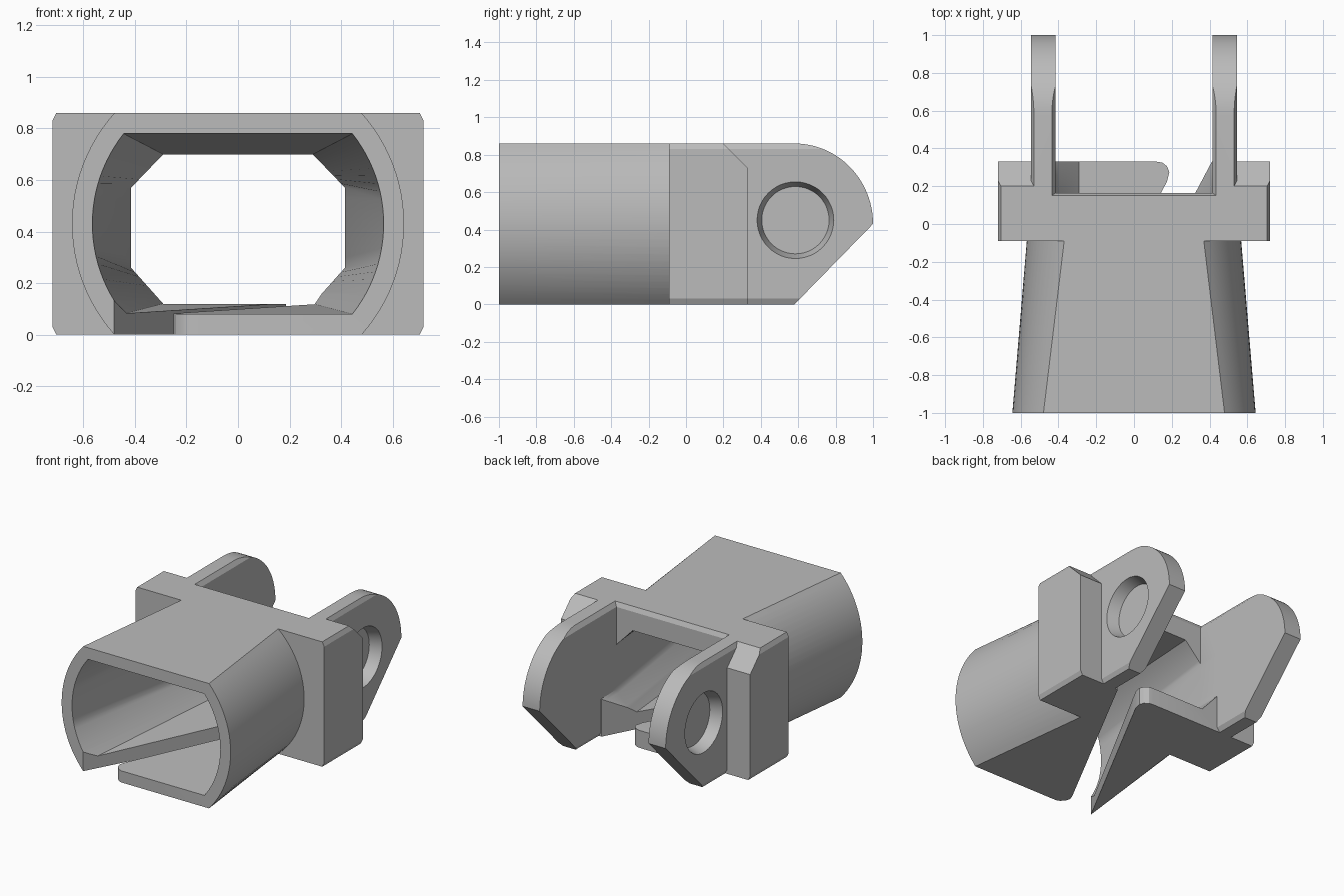
import bpy, bmesh, math

old = bpy.data.objects.get("Cube")
if old:
    bpy.data.objects.remove(old, do_unlink=True)

grey = bpy.data.materials.new("plain_grey")
grey.use_nodes = True
grey.diffuse_color = (0.5, 0.5, 0.5, 1)
grey.node_tree.nodes["Principled BSDF"].inputs["Base Color"].default_value = (0.5, 0.5, 0.5, 1)

TOP, MID = 0.86, 0.43


def loft(name, rings):
    """Closed solid through rings that all have the same number of points."""
    bm = bmesh.new()
    loops = [[bm.verts.new(p) for p in ring] for ring in rings]
    for a, b in zip(loops, loops[1:]):
        for i in range(len(a)):
            j = (i + 1) % len(a)
            bm.faces.new((a[i], a[j], b[j], b[i]))
    bm.faces.new(loops[0])
    bm.faces.new(loops[-1])
    bmesh.ops.recalc_face_normals(bm, faces=bm.faces)
    mesh = bpy.data.meshes.new(name)
    bm.to_mesh(mesh)
    bm.free()
    mesh.materials.append(grey)
    obj = bpy.data.objects.new(name, mesh)
    bpy.context.collection.objects.link(obj)
    return obj


def prism(name, axis, pts, lo, hi):
    """Extrude a 2D outline along x, y or z."""
    place = {"x": lambda p, t: (t, p[0], p[1]),
             "y": lambda p, t: (p[0], t, p[1]),
             "z": lambda p, t: (p[0], p[1], t)}[axis]
    return loft(name, [[place(p, t) for p in pts] for t in (lo, hi)])


def combine(obj, tool, operation):
    mod = obj.modifiers.new("combine", "BOOLEAN")
    mod.operation, mod.object, mod.solver = operation, tool, "EXACT"
    bpy.context.view_layer.objects.active = obj
    bpy.ops.object.modifier_apply(modifier=mod.name)
    bpy.data.objects.remove(tool, do_unlink=True)


def mirrored(half):
    """Complete a right-hand outline, listed bottom to top."""
    return half + [(-x, z) for x, z in reversed(half)]


def clipped_circle(r, h, n=24):
    a = math.asin(h / r)
    return mirrored([(r * math.cos(t), MID + r * math.sin(t))
                     for t in (a * (2 * i / n - 1) for i in range(n + 1))])


def octagon_path(n=24):
    """Octagon side outline resampled to match the clipped circle."""
    c = [(0.29, 0.12), (0.415, 0.26), (0.415, 0.57), (0.29, 0.70)]
    k = n // 3
    half = []
    for (x0, z0), (x1, z1) in zip(c, c[1:]):
        half += [(x0 + (x1 - x0) * i / k, z0 + (z1 - z0) * i / k) for i in range(k)]
    return mirrored(half + [c[-1]])


def at_y(pts, y):
    return [(x, y, z) for x, z in pts]


# Tapering sleeve with flat top and bottom
body = loft("socket_bracket", [at_y(clipped_circle(0.644, MID), -1),
                               at_y(clipped_circle(0.56, MID), 0)])

# Cross block with sloped rear top and small edge chamfers
block = prism("block", "x", [(-0.09, 0), (0.33, 0), (0.33, 0.73), (0.2, TOP), (-0.09, TOP)],
              -0.72, 0.72)
trim = prism("block_trim", "y", mirrored([(0.705, 0), (0.72, 0.03), (0.72, 0.83), (0.705, TOP)]),
             -0.5, 0.8)
combine(block, trim, "INTERSECT")
combine(body, block, "UNION")

# Pair of rounded lugs
arc = [(0.58 + 0.42 * math.cos(t), MID + MID * math.sin(t))
       for t in (math.pi / 2 * i / 24 for i in range(25))]
side_view = [(0.1, 0), (0.58, 0)] + arc + [(0.1, TOP)]
section = [(0.435, 0), (0.53, 0), (0.545, 0.03), (0.545, 0.83), (0.53, TOP),
           (0.415, TOP), (0.415, 0.03)]
for s in (1, -1):
    lug = prism("lug", "x", side_view, s * 0.4, s * 0.6)
    trim = prism("lug_trim", "y", [(s * x, z) for x, z in section], 0.05, 1.2)
    combine(lug, trim, "INTERSECT")
    combine(body, lug, "UNION")

# Bore changing from a clipped circle to an octagon
front, rear = clipped_circle(0.565, 0.35), octagon_path()
bore = loft("bore", [at_y(front, -1.05), at_y(front, -1), at_y(rear, 0.165), at_y(rear, 0.5)])
combine(body, bore, "DIFFERENCE")

# Open gap between the lugs, chamfered at its top rim
gap = loft("gap", [[(-x, y, z), (x, y, z), (x, 1.1, z), (-x, 1.1, z)]
                   for x, y, z in ((0.415, 0.165, 0.3), (0.415, 0.165, 0.83),
                                   (0.455, 0.135, 0.89))])
combine(body, gap, "DIFFERENCE")

# Diagonal slot through the floor, with one rounded corner at each end
slot_outline = [(-0.523, -1.08), (-0.19, -1.08), (-0.19, -1), (-0.215, -0.99), (-0.24, -0.965),
                (-0.25, -0.93), (-0.235, -0.89), (0.415, 0.335), (0.12, 0.335), (0.12, 0.33),
                (0.15, 0.325), (0.175, 0.305), (0.187, 0.275), (0.175, 0.225)]
combine(body, prism("slot", "z", slot_outline, -0.1, 0.3), "DIFFERENCE")

# Tapered blind recess on the outside of each lug
for s in (1, -1):
    recess = loft("recess", [[(s * x, 0.585 + r * math.cos(t), 0.45 + r * math.sin(t))
                              for t in (math.tau * i / 48 for i in range(48))]
                             for x, r in ((0.465, 0.18), (0.561, 0.21))])
    combine(body, recess, "DIFFERENCE")

bpy.ops.object.select_all(action="DESELECT")
body.select_set(True)
bpy.context.view_layer.objects.active = body
bpy.ops.object.shade_smooth_by_angle(angle=math.radians(25))
